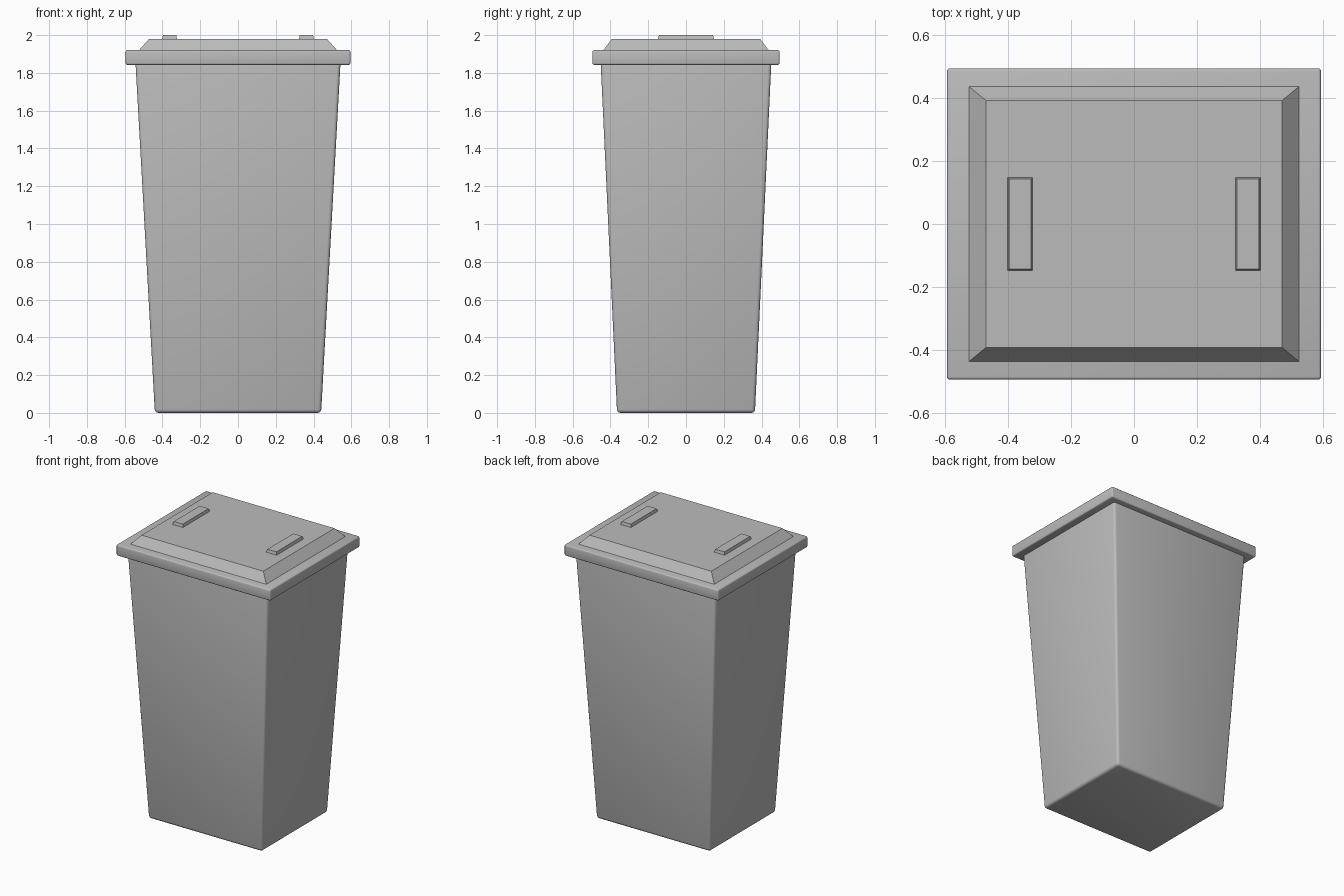
import bpy
import bmesh
from math import radians

if "Cube" in bpy.data.objects:
    bpy.data.objects.remove(bpy.data.objects["Cube"], do_unlink=True)

grey = bpy.data.materials.new("grey plastic")
grey.use_nodes = True
colour = (0.5, 0.5, 0.5, 1)
grey.diffuse_color = colour
grey.node_tree.nodes["Principled BSDF"].inputs["Base Color"].default_value = colour


def tapered_box(name, z0, z1, bottom, top, x=0, bevel=0):
    """Box with half sizes (x, y) given at its bottom and top."""
    bm = bmesh.new()
    bmesh.ops.create_cube(bm, size=2)
    for v in bm.verts:
        half, z = (top, z1) if v.co.z > 0 else (bottom, z0)
        v.co = (x + v.co.x * half[0], v.co.y * half[1], z)
    mesh = bpy.data.meshes.new(name)
    bm.to_mesh(mesh)
    bm.free()
    mesh.materials.append(grey)
    obj = bpy.data.objects.new(name, mesh)
    bpy.context.collection.objects.link(obj)

    # Soft rounded edges
    if bevel:
        mod = obj.modifiers.new("rounded edges", "BEVEL")
        mod.width = bevel
        mod.segments = 3
        bpy.ops.object.select_all(action="DESELECT")
        obj.select_set(True)
        bpy.context.view_layer.objects.active = obj
        bpy.ops.object.modifier_apply(modifier=mod.name)
        bpy.ops.object.shade_smooth_by_angle(angle=radians(50))
    return obj


# Tapered container
tapered_box("bin_body", 0, 1.86, (0.44, 0.365), (0.543, 0.452), bevel=0.018)

# Overhanging lid with a raised, sloped panel
tapered_box("lid_rim", 1.843, 1.92, (0.595, 0.495), (0.595, 0.495), bevel=0.009)
tapered_box("lid_panel", 1.915, 1.98, (0.529, 0.441), (0.471, 0.393))

# Pair of low grips on the lid
for side, x in (("left", 0.362), ("right", -0.362)):
    tapered_box(side + "_grip", 1.975, 2, (0.041, 0.149), (0.035, 0.143), x=x)
